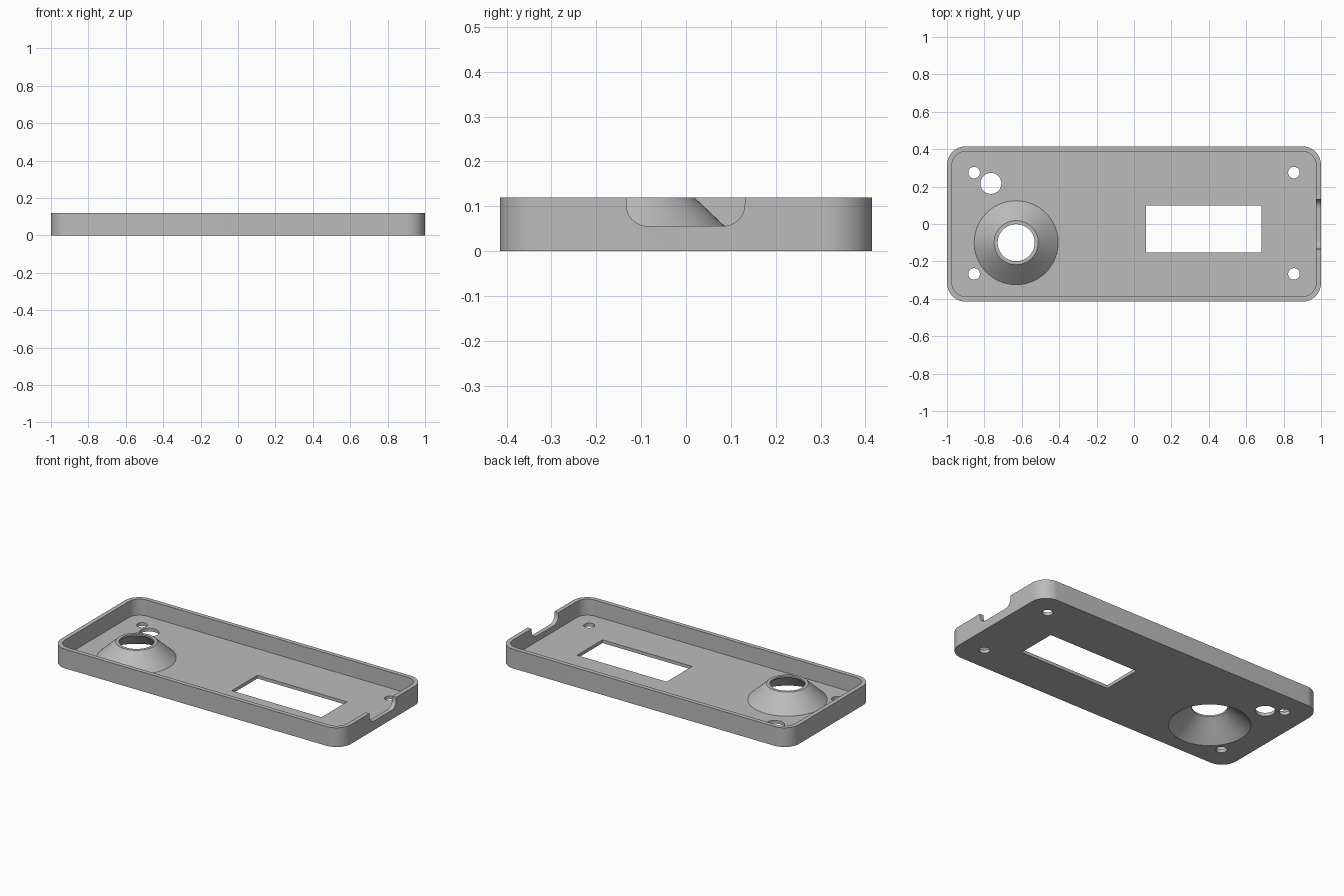
import bpy, bmesh, math

cube = bpy.data.objects.get("Cube")
if cube:
    bpy.data.objects.remove(cube, do_unlink=True)

L, W, H = 1.0, 0.415, 0.12      # half length, half width, height
WALL, FLOOR = 0.027, 0.02

grey = bpy.data.materials.new("plain grey plastic")
grey.use_nodes = True
grey.diffuse_color = (0.5, 0.5, 0.5, 1)
grey.node_tree.nodes["Principled BSDF"].inputs["Base Color"].default_value = (0.5, 0.5, 0.5, 1)


def rounded(x0, x1, y0, y1, r, n=12):
    """Outline of a rectangle with round corners."""
    pts = []
    corners = [(x1 - r, y1 - r), (x0 + r, y1 - r), (x0 + r, y0 + r), (x1 - r, y0 + r)]
    for q, (cx, cy) in enumerate(corners):
        for i in range(n + 1):
            a = math.pi / 2 * (q + i / n)
            pts.append((cx + r * math.cos(a), cy + r * math.sin(a)))
    return pts


def circle(cx, cy, r, n=72):
    return [(cx + r * math.cos(2 * math.pi * i / n), cy + r * math.sin(2 * math.pi * i / n))
            for i in range(n)]


def solid(name, rings):
    """Closed solid lofted through rings of equal point count."""
    bm = bmesh.new()
    loops = [[bm.verts.new(p) for p in ring] for ring in rings]
    n = len(loops[0])
    for a, b in zip(loops, loops[1:]):
        for i in range(n):
            j = (i + 1) % n
            bm.faces.new((a[i], a[j], b[j], b[i]))
    bm.faces.new(loops[0])
    bm.faces.new(loops[-1])
    bmesh.ops.recalc_face_normals(bm, faces=bm.faces)
    mesh = bpy.data.meshes.new(name)
    bm.to_mesh(mesh)
    bm.free()
    mesh.materials.append(grey)
    ob = bpy.data.objects.new(name, mesh)
    bpy.context.collection.objects.link(ob)
    return ob


def prism(name, outline, z0, z1):
    return solid(name, [[(x, y, z) for x, y in outline] for z in (z0, z1)])


def lathe(name, cx, cy, profile):
    return solid(name, [[(x, y, z) for x, y in circle(cx, cy, r)] for r, z in profile])


def combine(target, tool, operation="DIFFERENCE"):
    tool.hide_render = True
    mod = target.modifiers.new(tool.name, "BOOLEAN")
    mod.object, mod.operation, mod.solver = tool, operation, "EXACT"
    bpy.ops.object.select_all(action="DESELECT")
    bpy.context.view_layer.objects.active = target
    target.select_set(True)
    bpy.ops.object.modifier_apply(modifier=mod.name)
    bpy.data.objects.remove(tool, do_unlink=True)


# Shallow open tray
tray = prism("panel_tray", rounded(-L, L, -W, W, 0.1), 0, H)
combine(tray, prism("cavity", rounded(-L + WALL, L - WALL, -W + WALL, W - WALL, 0.073), FLOOR, 0.2))

# Hollow conical collar
CX, CY = -0.63, -0.1
combine(tray, lathe("collar", CX, CY, [(0.235, 0.01), (0.2245, FLOOR), (0.118, H)]), "UNION")
combine(tray, lathe("collar_bore", CX, CY,
                    [(0.24, -0.01), (0.228, 0), (0.099, 0.11), (0.099, 0.2)]))

# Screw holes in the corners and one larger hole
for x in (-0.855, 0.855):
    for y in (-0.267, 0.275):
        combine(tray, prism("screw_hole", circle(x, y, 0.031, 40), -0.1, 0.1))
combine(tray, prism("large_hole", circle(-0.765, 0.217, 0.056, 48), -0.1, 0.1))

# Rectangular display window
window = [(0.065, -0.153), (0.683, -0.153), (0.683, 0.098), (0.065, 0.098)]
combine(tray, prism("window", window, -0.1, 0.1))

# Round-bottomed cable notch in the left end wall
notch = rounded(-0.133, 0.131, 0.056, 0.3, 0.048)
combine(tray, solid("notch", [[(x, y, z) for y, z in notch] for x in (0.9, 1.1)]))

# Smooth curved walls, crisp edges
bpy.ops.object.select_all(action="DESELECT")
tray.select_set(True)
bpy.context.view_layer.objects.active = tray
bpy.ops.object.shade_smooth_by_angle(angle=math.radians(25))
